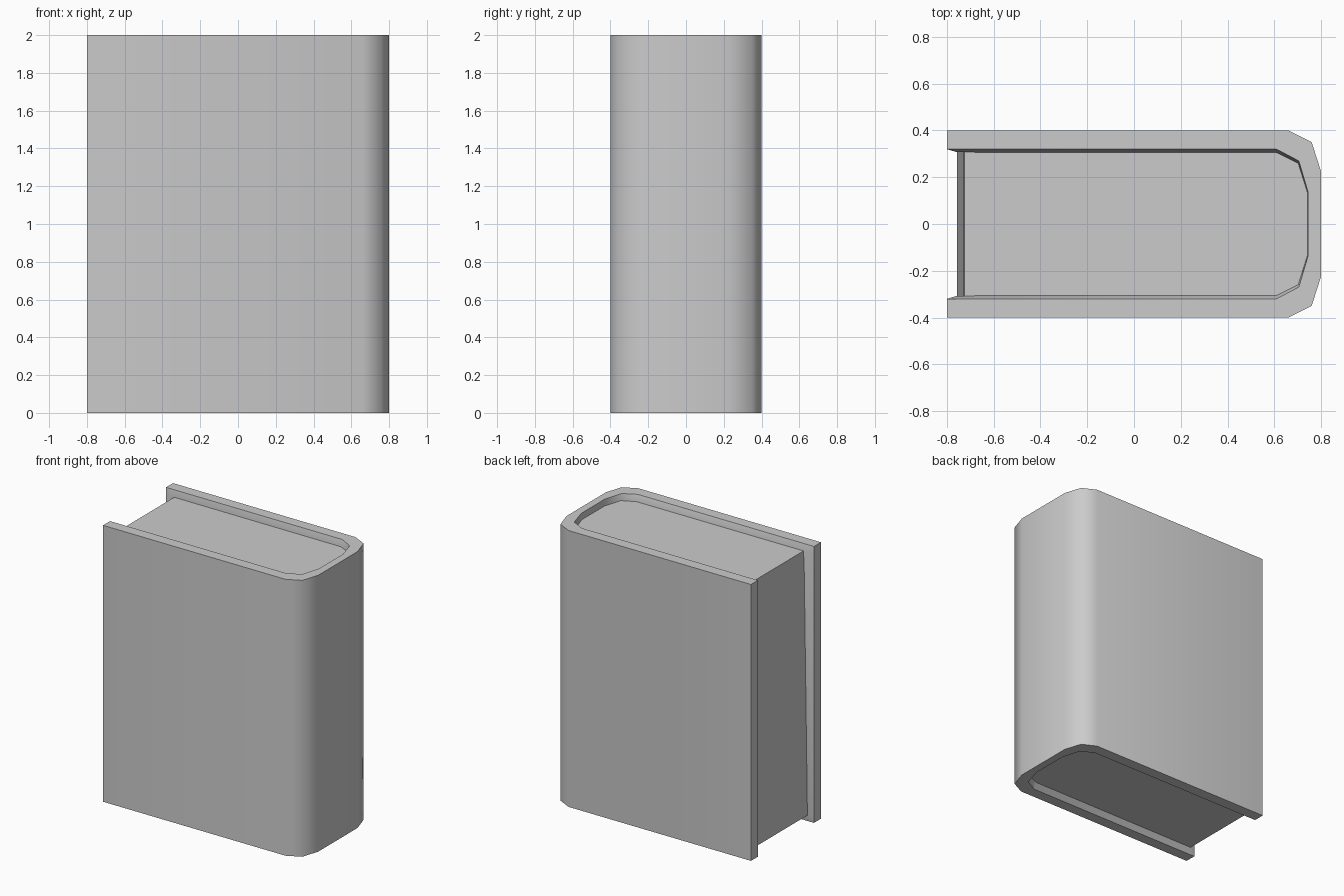
import bpy
import bmesh
import math

if "Cube" in bpy.data.objects:
    bpy.data.objects.remove(bpy.data.objects["Cube"])


def mirrored(half):
    """Close a half outline (y > 0) with its mirror image across the x axis."""
    return half + [(x, -y) for x, y in reversed(half)]


def loft(name, rings, angle):
    """Skin equal-length rings of points and cap both ends."""
    bm = bmesh.new()
    loops = [[bm.verts.new(p) for p in ring] for ring in rings]
    n = len(loops[0])
    for a, b in zip(loops, loops[1:]):
        for i in range(n):
            j = (i + 1) % n
            bm.faces.new((a[i], a[j], b[j], b[i]))
    bm.faces.new(loops[0])
    bm.faces.new(loops[-1])
    bmesh.ops.recalc_face_normals(bm, faces=bm.faces[:])
    mesh = bpy.data.meshes.new(name)
    bm.to_mesh(mesh)
    bm.free()
    obj = bpy.data.objects.new(name, mesh)
    bpy.context.collection.objects.link(obj)
    bpy.context.view_layer.objects.active = obj
    obj.select_set(True)
    bpy.ops.object.shade_smooth_by_angle(angle=math.radians(angle))
    obj.select_set(False)
    return obj


# Outlines seen from above, fore-edge to spine
outer = mirrored([(-0.8, 0.4), (0.66, 0.4), (0.76, 0.35), (0.8, 0.225)])
rim = [(-0.8, 0.32), (-0.757, 0.32), (0.61, 0.32), (0.705, 0.27), (0.745, 0.135)]
inset = [(-0.8, 0.32), (-0.757, 0.307), (0.61, 0.305), (0.702, 0.26), (0.743, 0.13)]

# Cover: boards and rounded spine, inner wall tapering in to the pages
cover_rings = []
for z, inner in ((0, rim), (0.048, inset), (1.953, inset), (2, rim)):
    section = outer + mirrored(inner)[::-1]
    cover_rings.append([(x, y, z) for x, y in section])
loft("cover", cover_rings, 50)

# Page block: recessed, its fore-edge leaning slightly back toward the top
page_rings = []
for z, edge in ((0.048, -0.757), (1.8, -0.732), (1.953, -0.726)):
    half = [(edge, 0.31), (0.613, 0.31), (0.706, 0.264), (0.748, 0.13)]
    page_rings.append([(x, y, z) for x, y in mirrored(half)])
loft("pages", page_rings, 50)
